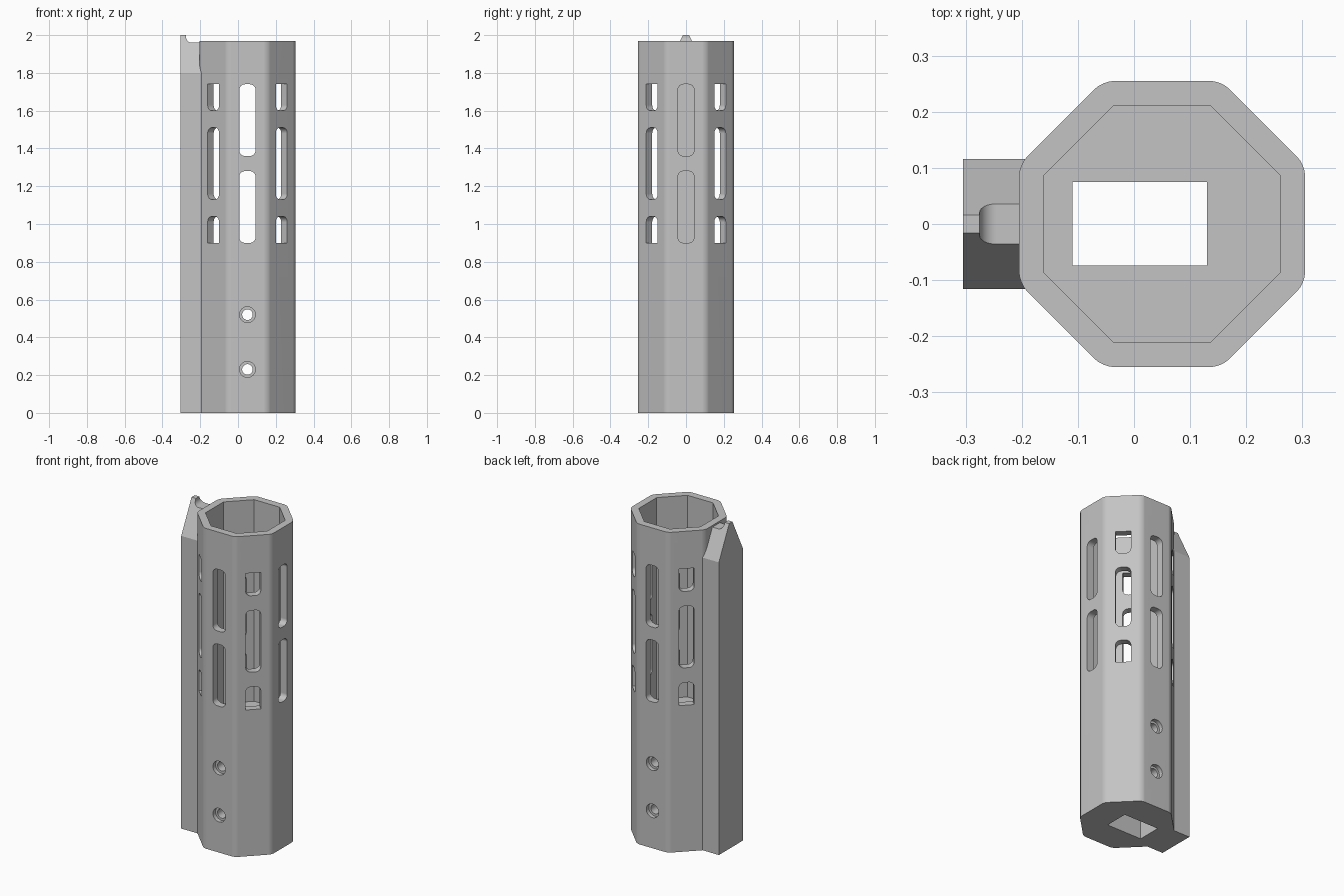
import bpy, bmesh
from math import pi, sin, cos, radians
from mathutils import Matrix

cube = bpy.data.objects.get("Cube")
if cube:
    bpy.data.objects.remove(cube, do_unlink=True)

AXIS_X = 0.05          # tube axis
APOTHEM = 0.255
TOP = 1.97
FLOOR = 0.73

grey = bpy.data.materials.new("plain_grey")
grey.use_nodes = True
colour = (0.55, 0.55, 0.55, 1)
grey.diffuse_color = colour
grey.node_tree.nodes["Principled BSDF"].inputs["Base Color"].default_value = colour


def upright(z=0):
    return Matrix.Translation((AXIS_X, 0, z))


def radial(angle, r):
    """Frame with u sideways, v up and depth pointing outward from the axis."""
    c, s = cos(angle), sin(angle)
    return Matrix(((-s, 0, c, AXIS_X + r * c),
                   (c, 0, s, r * s),
                   (0, 1, 0, 0),
                   (0, 0, 0, 1)))


def prism(name, points, depth, frame, round_edges=0):
    """Extrude a flat counter-clockwise outline along the frame's depth axis."""
    bm = bmesh.new()
    low = [bm.verts.new((u, v, 0)) for u, v in points]
    high = [bm.verts.new((u, v, depth)) for u, v in points]
    bm.faces.new(low[::-1])
    bm.faces.new(high)
    n = len(points)
    for i in range(n):
        j = (i + 1) % n
        bm.faces.new((low[i], low[j], high[j], high[i]))
    if round_edges:
        sides = [bm.edges.get((a, b)) for a, b in zip(low, high)]
        bmesh.ops.bevel(bm, geom=sides, offset=round_edges, segments=4,
                        profile=0.5, affect='EDGES')
    bm.transform(frame)
    bmesh.ops.recalc_face_normals(bm, faces=bm.faces[:])
    mesh = bpy.data.meshes.new(name)
    bm.to_mesh(mesh)
    bm.free()
    mesh.materials.append(grey)
    ob = bpy.data.objects.new(name, mesh)
    bpy.context.collection.objects.link(ob)
    return ob


def octagon(apothem):
    r = apothem / cos(pi / 8)
    return [(r * cos(pi / 8 + k * pi / 4), r * sin(pi / 8 + k * pi / 4)) for k in range(8)]


def circle(r, v, n=32):
    return [(r * cos(2 * pi * k / n), v + r * sin(2 * pi * k / n)) for k in range(n)]


def slot_outline(z0, z1, round_low=True, round_high=True, half=0.043, r=0.03):
    pts = []
    corners = ((half, z0, -1, round_low), (half, z1, 0, round_high),
               (-half, z1, 1, round_high), (-half, z0, 2, round_low))
    for u, v, quarter, rounded in corners:
        if not rounded:
            pts.append((u, v))
            continue
        cu = u - r if u > 0 else u + r
        cv = v + r if v == z0 else v - r
        for k in range(7):
            t = quarter * pi / 2 + k * pi / 12
            pts.append((cu + r * cos(t), cv + r * sin(t)))
    return pts


def carve(ob, cutters):
    """Subtract all cutters, bake the result and remove them."""
    for c in cutters:
        c.hide_render = True
        mod = ob.modifiers.new("cut", 'BOOLEAN')
        mod.operation = 'DIFFERENCE'
        mod.solver = 'EXACT'
        mod.object = c
    graph = bpy.context.evaluated_depsgraph_get()
    graph.update()
    mesh = bpy.data.meshes.new_from_object(ob.evaluated_get(graph))
    ob.modifiers.clear()
    ob.data = mesh
    for c in cutters:
        bpy.data.objects.remove(c, do_unlink=True)


def finish(ob):
    bpy.ops.object.select_all(action='DESELECT')
    ob.select_set(True)
    bpy.context.view_layer.objects.active = ob
    bpy.ops.object.shade_smooth_by_angle(angle=radians(25))
    mod = ob.modifiers.new("face_weighted", 'WEIGHTED_NORMAL')
    mod.keep_sharp = True


# Octagonal tube with a stepped bore
tube = prism("octagonal_tube", octagon(APOTHEM), TOP, upright(), round_edges=0.02)
cutters = [prism("bore_cutter", octagon(0.21), 2, upright(FLOOR)),
           prism("lower_bore_cutter",
                 [(-0.16, -0.074), (0.08, -0.074), (0.08, 0.075), (-0.16, 0.075)],
                 1.2, upright(-0.2))]

# Long slots on the front, back and left faces
for angle in (-pi / 2, pi / 2, 0):
    for z in (0.9, 1.36):
        cutters.append(prism("slot_cutter", slot_outline(z, z + 0.38), 0.2,
                             radial(angle, 0.15)))

# Staggered slots on the diagonal faces, cropped at both ends
for k in range(4):
    frame = radial(pi / 4 + k * pi / 2, 0.15)
    for outline in (slot_outline(0.9, 1.04, round_low=False),
                    slot_outline(1.13, 1.51),
                    slot_outline(1.6, 1.74, round_high=False)):
        cutters.append(prism("slot_cutter", outline, 0.2, frame))

# Counterbored screw holes, front and back
for angle in (-pi / 2, pi / 2):
    for z in (0.23, 0.52):
        cutters.append(prism("screw_cutter", circle(0.028, z), 0.3, radial(angle, 0.02)))
        cutters.append(prism("counterbore_cutter", circle(0.042, z), 0.1,
                             radial(angle, APOTHEM - 0.025)))
carve(tube, cutters)
finish(tube)

# Side rail with a gabled top and a filleted notch behind its tip
rail = prism("side_rail",
             [(-0.116, 0), (0.116, 0), (0.116, 1.8), (0.016, 2), (-0.016, 2), (-0.116, 1.8)],
             0.135, radial(pi, 0.22))
fillet = [(-0.295 - 0.03 * cos(k * pi / 16), 1.99 - 0.03 * sin(k * pi / 16)) for k in range(9)]
notch = prism("notch_cutter", [(-0.325, 2.1)] + fillet + [(-0.2, 1.96), (-0.2, 2.1)],
              0.4, radial(-pi / 2, -0.2))
carve(rail, [notch])
finish(rail)
